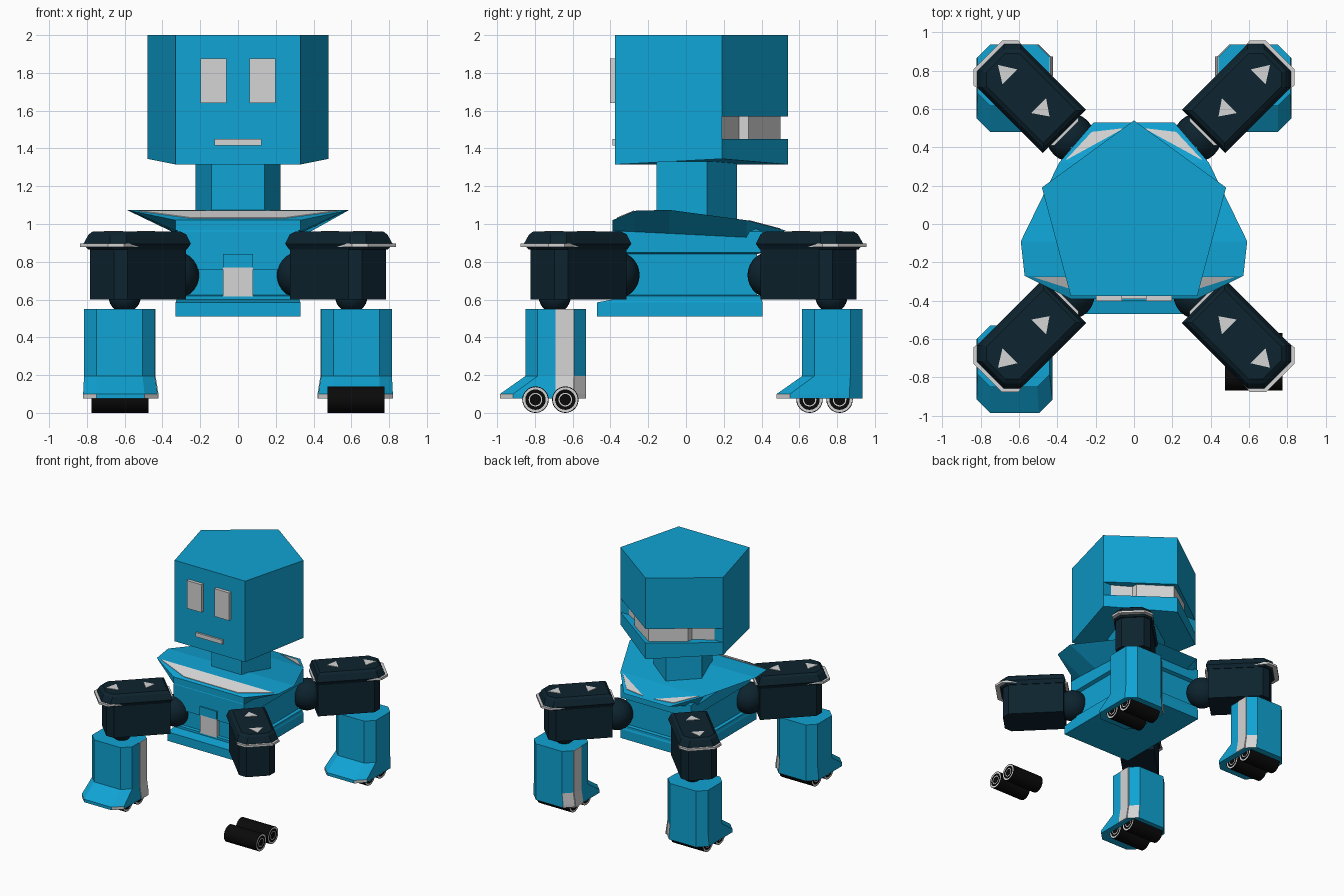
import bpy, bmesh, math
from mathutils import Vector

cube = bpy.data.objects.get("Cube")
if cube:
    bpy.data.objects.remove(cube)


def material(name, colour):
    mat = bpy.data.materials.new(name)
    mat.use_nodes = True
    mat.diffuse_color = (*colour, 1)
    mat.node_tree.nodes["Principled BSDF"].inputs["Base Color"].default_value = (*colour, 1)
    return mat


BLUE = material("bright blue", (0.005, 0.37, 0.66))
WHITE = material("pale grey", (0.66, 0.66, 0.66))
NAVY = material("dark navy", (0.004, 0.017, 0.028))
BLACK = material("tyre black", (0.003, 0.003, 0.003))


def finish(name, bm, mats, smooth=False):
    bmesh.ops.recalc_face_normals(bm, faces=bm.faces)
    mesh = bpy.data.meshes.new(name)
    bm.to_mesh(mesh)
    bm.free()
    for mat in mats:
        mesh.materials.append(mat)
    obj = bpy.data.objects.new(name, mesh)
    bpy.context.collection.objects.link(obj)
    if smooth:
        bpy.ops.object.select_all(action="DESELECT")
        obj.select_set(True)
        bpy.context.view_layer.objects.active = obj
        bpy.ops.object.shade_smooth_by_angle()
    return obj


def loft(name, rings, mats, rule=None, bands=None, smooth=False):
    """Skin a list of equal rings and cap both ends."""
    bm = bmesh.new()
    rows = [[bm.verts.new(p) for p in ring] for ring in rings]
    count = len(rows[0])
    for i, (low, high) in enumerate(zip(rows, rows[1:])):
        for j in range(count):
            k = (j + 1) % count
            face = bm.faces.new((low[j], low[k], high[k], high[j]))
            if bands:
                face.material_index = bands[i]
    bm.faces.new(rows[0])
    bm.faces.new(rows[-1])
    bmesh.ops.recalc_face_normals(bm, faces=bm.faces)
    if rule:
        for face in bm.faces:
            face.material_index = rule(face.calc_center_median(), face.normal)
    return finish(name, bm, mats, smooth)


def prism(name, outline, z0, z1, mat):
    return loft(name, [[(x, y, z) for x, y in outline] for z in (z0, z1)], [mat])


def box(name, x0, x1, y0, y1, z0, z1, mat):
    return prism(name, [(x0, y0), (x1, y0), (x1, y1), (x0, y1)], z0, z1, mat)


def plate(name, points, mat):
    return loft(name, [[(x, y, z + d) for x, y, z in points] for d in (-0.003, 0.004)], [mat])


def ball(name, centre, radius, mat):
    bm = bmesh.new()
    bmesh.ops.create_uvsphere(bm, u_segments=24, v_segments=14, radius=radius)
    bmesh.ops.translate(bm, verts=bm.verts, vec=Vector(centre))
    return finish(name, bm, [mat], True)


def mirrored(half):
    """Close an outline given from front to back on the +x side."""
    return half + [(-x, y) for x, y in reversed(half) if x]


# Head: five-sided block with a pale slot around the back
head = mirrored([(0.33, -0.375), (0.48, 0.19), (0, 0.54)])
prism("head_upper", head, 1.57, 2, BLUE)
loft("head_lower", [[(x, y, 1.345 if abs(x) > 0.4 else 1.315) for x, y in head],
                    [(x, y, 1.45) for x, y in head]], [BLUE])
prism("head_middle", mirrored([(0.33, -0.375), (0.48, 0.19)]), 1.45, 1.57, BLUE)
prism("head_back_slot", mirrored([(0.42, 0.18), (0.4, 0.19), (0.25, 0.28), (0.25, 0.33), (0, 0.5)]),
      1.45, 1.57, WHITE)
for side, label in ((1, "left"), (-1, "right")):
    box(label + "_eye", side * 0.062, side * 0.198, -0.402, -0.37, 1.64, 1.875, WHITE)
box("mouth", -0.125, 0.125, -0.39, -0.37, 1.415, 1.45, WHITE)
prism("neck", mirrored([(0.14, -0.155), (0.225, 0.11), (0, 0.27)]), 0.95, 1.33, BLUE)

# Collar: flared shield lofted from front to back
stations = [(-0.39, 0.33, 1.02), (-0.27, 0.57, 1.07), (-0.09, 0.59, 1.075),
            (0.32, 0.39, 1.02), (0.53, 0.21, 0.965)]
rings = []
for y, x, z in stations:
    inner, depth = min(x, 0.33), min(y, 0.41)
    base = 0.965 - (depth + 0.39) * 0.05
    rings.append([(-x, y, z), (x, y, z), (inner, depth, base), (-inner, depth, base)])
loft("collar", rings, [BLUE])
plate("collar_front_inlay", [(x, y, 1.02 + (y + 0.39) * 0.417) for x, y in
                             mirrored([(0.25, -0.365), (0.53, -0.275)])], WHITE)
for side, label in ((1, "left"), (-1, "right")):
    plate("collar_back_inlay_" + label, [(side * x, y, 1.02 + (0.32 - y) * 0.262) for x, y in
                                         [(0.36, 0.33), (0.22, 0.48), (0.05, 0.5)]], WHITE)

# Torso: stepped block with a recessed waist
profile = [(0.51, 0.33, -0.47), (0.585, 0.33, -0.47), (0.6, 0.325, -0.39), (0.62, 0.325, -0.39),
           (0.625, 0.3, -0.37), (0.84, 0.3, -0.37), (0.85, 0.33, -0.39), (0.96, 0.33, -0.39),
           (1.0, 0.24, -0.37)]
loft("torso", [[(-x, y, z), (x, y, z), (x, x + 0.075, z), (-x, x + 0.075, z)]
               for z, x, y in profile], [BLUE])
box("chest_plate", -0.3, 0.3, -0.39, -0.3, 0.76, 0.9, BLUE)
box("buckle_top", -0.08, 0.08, -0.4, -0.34, 0.77, 0.84, BLUE)
box("buckle", -0.08, 0.08, -0.395, -0.34, 0.615, 0.775, WHITE)


def octagon(x0, x1, y0, y1, c, z):
    return [(x0 + c, y0, z), (x1 - c, y0, z), (x1, y0 + c, z), (x1, y1 - c, z),
            (x1 - c, y1, z), (x0 + c, y1, z), (x0, y1 - c, z), (x0, y0 + c, z)]


def add_arm(side, front, label):
    def place(t, w, z):
        y = 0.67 + (t - w) * 0.707
        return (side * (0.55 + (t + w) * 0.707), 0.08 - y if front else y, z)

    def ring(back, tip, width, chamfer, z):
        pts = [(back, -width), (tip - chamfer, -width), (tip, chamfer - width),
               (tip, width - chamfer), (tip - chamfer, width), (back, width)]
        return [place(t, w, z) for t, w in pts]

    loft("arm_" + label, [ring(-0.25, 0.24, 0.14, 0.05, z) for z in (0.6, 0.89)], [NAVY])
    # Bevelled armour cap with pale trim at both ends
    loft("arm_cap_" + label, [ring(-0.25, 0.25, 0.145, 0.05, 0.865),
                              ring(-0.265, 0.28, 0.16, 0.06, 0.895),
                              ring(-0.25, 0.26, 0.14, 0.06, 0.945),
                              ring(-0.23, 0.24, 0.12, 0.05, 0.96)], [NAVY])
    for end, t0, t1, wide in (("outer", 0.1, 0.3, 0.165), ("inner", -0.1, -0.28, 0.15)):
        bend = t1 - math.copysign(0.06, t1)
        outline = [(t0, -0.15), (bend, -wide), (t1, 0.06 - wide),
                   (t1, wide - 0.06), (bend, wide), (t0, 0.15)]
        loft(f"arm_trim_{end}_{label}", [[place(t, w, z) for t, w in outline]
                                         for z in (0.878, 0.896)], [WHITE])
    for end, tip, base in (("outer", 0.225, 0.137), ("inner", -0.155, -0.075)):
        plate(f"arm_marker_{end}_{label}",
              [place(tip, 0, 0.96), place(base, 0.055, 0.96), place(base, -0.055, 0.96)], WHITE)
    ball("shoulder_" + label, place(-0.31, 0, 0.73), 0.125, NAVY)


def add_boot(side, shift, label):
    def paint(c, n):
        toe = c.z < 0.1 and n.y < -0.3 and abs(n.x) > 0.3
        heel = c.z < 0.2 and n.y > 0.3 and n.x * side < -0.3
        return int(toe or heel)

    rings = [octagon(0.44, 0.815, -0.85, -0.53, 0.065, 0.55),
             octagon(0.44, 0.815, -0.85, -0.53, 0.065, 0.195),
             octagon(0.425, 0.82, -0.985, -0.53, 0.07, 0.1),
             octagon(0.425, 0.82, -0.985, -0.53, 0.07, 0.075)]
    loft("boot_" + label, [[(side * x, y + shift, z) for x, y, z in r] for r in rings],
         [BLUE, WHITE], paint)
    # Pale stripe running down the inner side
    strip = [(0.55, 0.436), (0.195, 0.436), (0.1, 0.421), (0.075, 0.421)]
    loft("boot_stripe_" + label,
         [[(side * (x + dx), y + shift, z) for dx, y in
           ((0, -0.69), (0.008, -0.69), (0.008, -0.592), (0, -0.592))] for z, x in strip], [WHITE])
    ball("ankle_" + label, (side * 0.6, -0.695 + shift, 0.615), 0.085, NAVY)


def add_wheels(side, centres, label):
    radii = [0.03, 0.036, 0.054, 0.066, 0.07]
    stops = [(0.475, r) for r in radii] + [(0.775, r) for r in reversed(radii)]
    bands = [1, 0, 1, 0, 0, 0, 1, 0, 1]
    for name, y in zip(("front", "back"), centres):
        rings = [[(side * x, y + r * math.cos(a), 0.07 + r * math.sin(a))
                  for a in (math.tau * i / 28 for i in range(28))] for x, r in stops]
        loft(f"wheel_{name}_{label}", rings, [BLACK, WHITE], bands=bands, smooth=True)


# Four arms, four wheel pairs, and boots on all but the front left
for side, name in ((1, "left"), (-1, "right")):
    for front, end in ((True, "front"), (False, "rear")):
        label = end + "_" + name
        add_arm(side, front, label)
        add_wheels(side, (-0.797, -0.639) if front else (0.654, 0.813), label)
        if not (front and side > 0):
            add_boot(side, 0 if front else 1.465, label)
